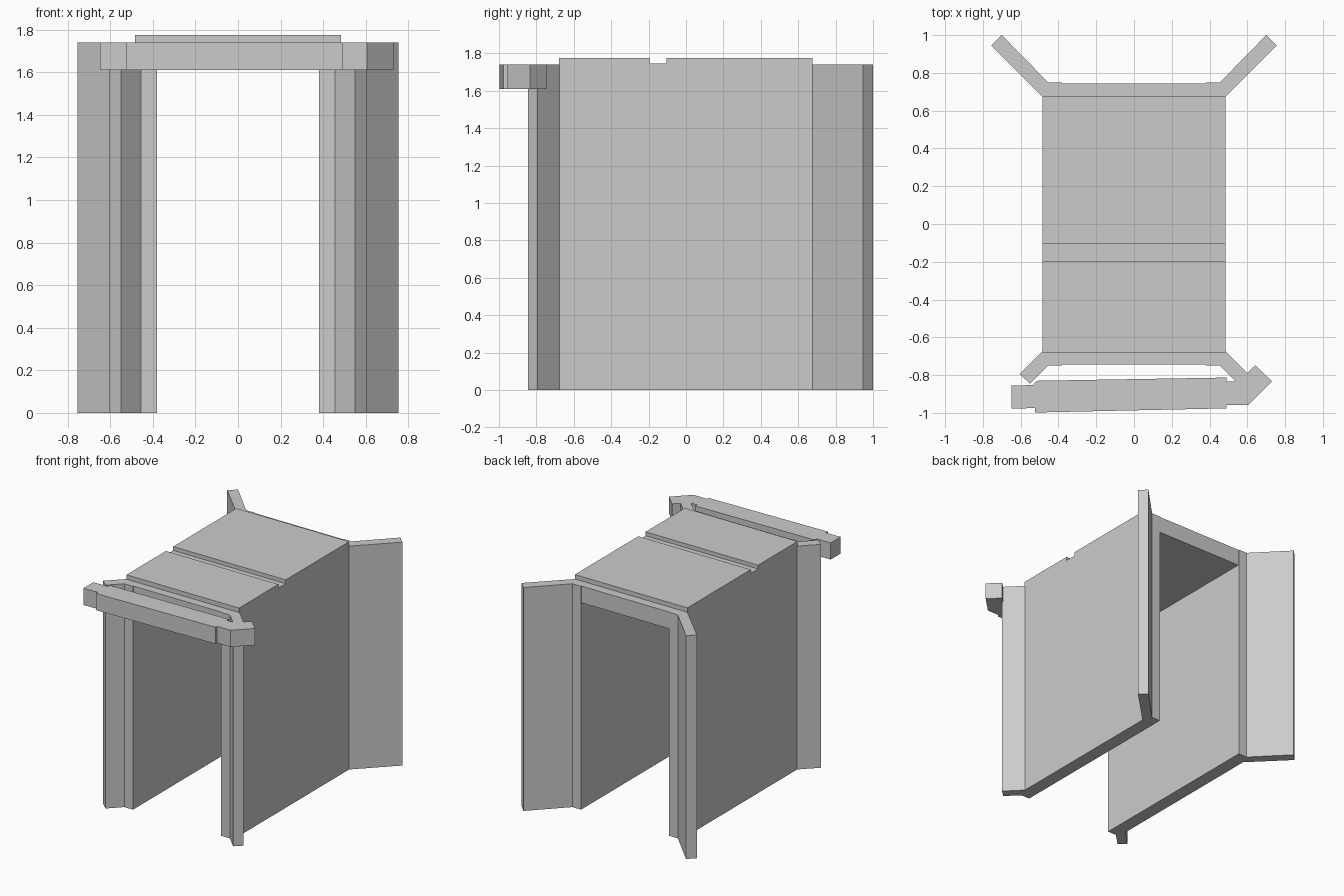
import bpy, bmesh
from mathutils import Vector

if "Cube" in bpy.data.objects:
    bpy.data.objects.remove(bpy.data.objects["Cube"])


def prism(name, points, start, depth):
    """Extrude a closed outline of 3D points along a vector."""
    bm = bmesh.new()
    face = bm.faces.new([bm.verts.new(Vector(p) + Vector(start)) for p in points])
    ext = bmesh.ops.extrude_face_region(bm, geom=[face])
    verts = [g for g in ext["geom"] if isinstance(g, bmesh.types.BMVert)]
    bmesh.ops.translate(bm, verts=verts, vec=depth)
    bmesh.ops.recalc_face_normals(bm, faces=bm.faces)
    mesh = bpy.data.meshes.new(name)
    bm.to_mesh(mesh)
    bm.free()
    obj = bpy.data.objects.new(name, mesh)
    bpy.context.collection.objects.link(obj)
    return obj


def plan(name, outline, z0, z1):
    return prism(name, [(x, y, 0) for x, y in outline], (0, 0, z0), (0, 0, z1 - z0))


WALL_TOP = 1.74
BEAM_BOTTOM = 1.61

# Side walls with short front wings and long splayed rear wings
wall = [(0.38, -0.75), (0.455, -0.75), (0.55, -0.845), (0.605, -0.795),
        (0.485, -0.675), (0.485, 0.675), (0.755, 0.945), (0.70, 1.0),
        (0.455, 0.75), (0.38, 0.75)]
for side, sx in (("right", 1), ("left", -1)):
    plan(side + "_wall", [(sx * x, y) for x, y in wall], 0, WALL_TOP)

# Ceiling and end lintels between the walls
plan("ceiling_slab", [(-0.38, -0.745), (0.38, -0.745), (0.38, 0.745), (-0.38, 0.745)],
     BEAM_BOTTOM, WALL_TOP)

# Roof deck with a shallow cross groove
deck = [(-0.68, WALL_TOP), (0.675, WALL_TOP), (0.675, 1.775), (-0.105, 1.775),
        (-0.105, 1.745), (-0.195, 1.745), (-0.195, 1.775), (-0.68, 1.775)]
prism("roof_deck", [(0, y, z) for y, z in deck], (-0.485, 0, 0), (0.97, 0, 0))

# Loose front beam with stepped left end and angled right end
beam = [(-0.648, -0.978), (-0.525, -0.974), (-0.525, -0.998), (0.49, -0.976),
        (0.49, -0.957), (0.605, -0.957), (0.73, -0.833), (0.643, -0.747),
        (0.553, -0.835), (0.49, -0.835), (0.49, -0.813), (-0.515, -0.83),
        (-0.535, -0.853), (-0.648, -0.855)]
plan("front_beam", beam, BEAM_BOTTOM, WALL_TOP)
